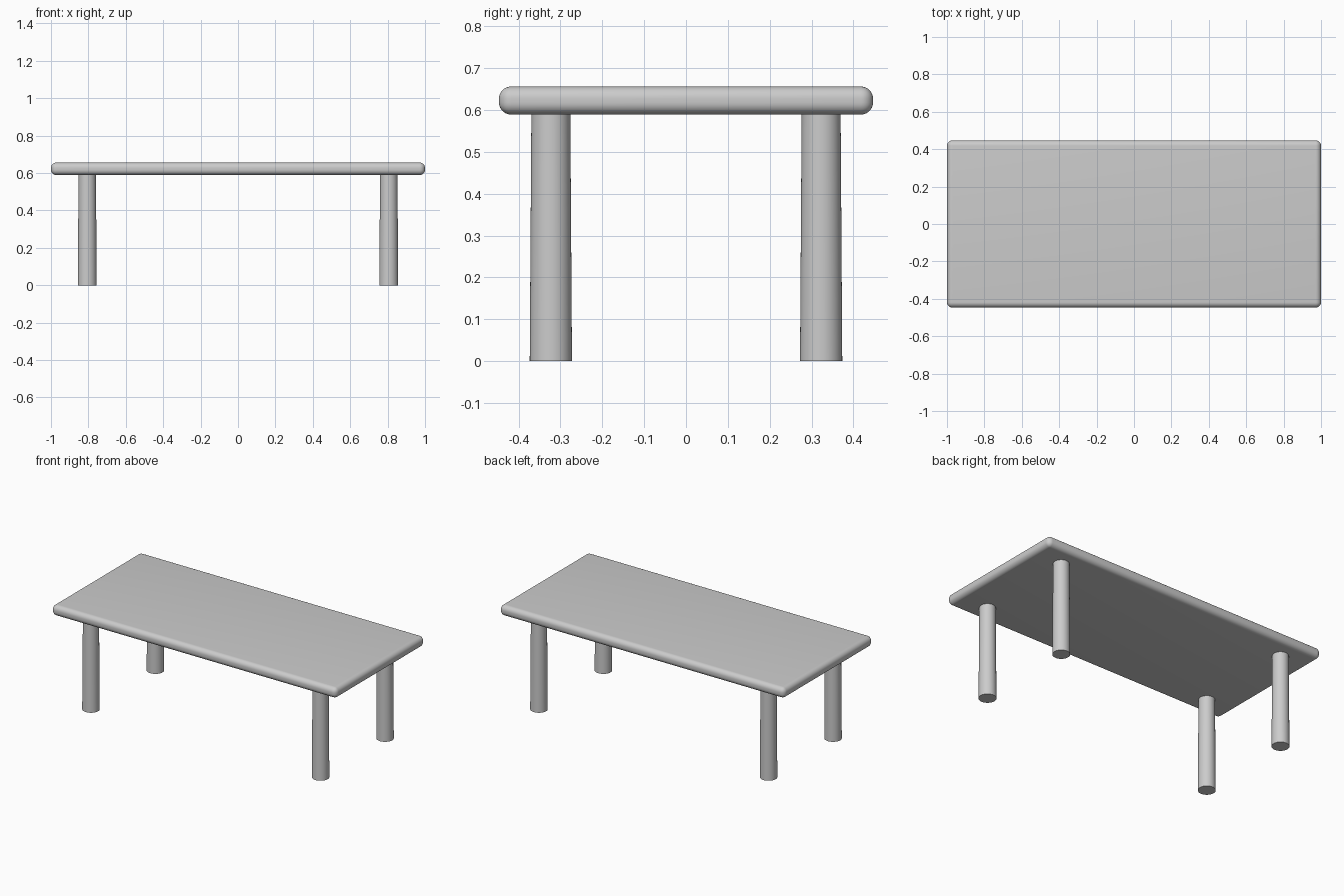
import bpy

if "Cube" in bpy.data.objects:
    bpy.data.objects.remove(bpy.data.objects["Cube"])

TOP_Z, UNDER_Z = 0.656, 0.589


def smooth(obj):
    bpy.ops.object.select_all(action='DESELECT')
    obj.select_set(True)
    bpy.context.view_layer.objects.active = obj
    bpy.ops.object.shade_smooth_by_angle()


# Tabletop: slab with fully rounded edges and corners
bpy.ops.mesh.primitive_cube_add(size=1, location=(0, 0, (TOP_Z + UNDER_Z) / 2))
top = bpy.context.object
top.name = "tabletop"
top.scale = (2.0, 0.894, TOP_Z - UNDER_Z)
bpy.ops.object.transform_apply(location=False, rotation=False, scale=True)
bevel = top.modifiers.new("rounded_edges", 'BEVEL')
bevel.width = 0.029
bevel.segments = 8
bpy.ops.object.modifier_apply(modifier=bevel.name)
smooth(top)


# Legs: round posts, slightly slimmer at the top
def add_leg(name, x, y):
    height = UNDER_Z + 0.006
    bpy.ops.mesh.primitive_cone_add(vertices=48, radius1=0.0505, radius2=0.0465,
                                    depth=height, location=(x, y, height / 2))
    leg = bpy.context.object
    leg.name = name
    smooth(leg)


for side, x in (("left", -0.806), ("right", 0.806)):
    for end, y in (("front", -0.323), ("back", 0.323)):
        add_leg(f"{end}_{side}_leg", x, y)
